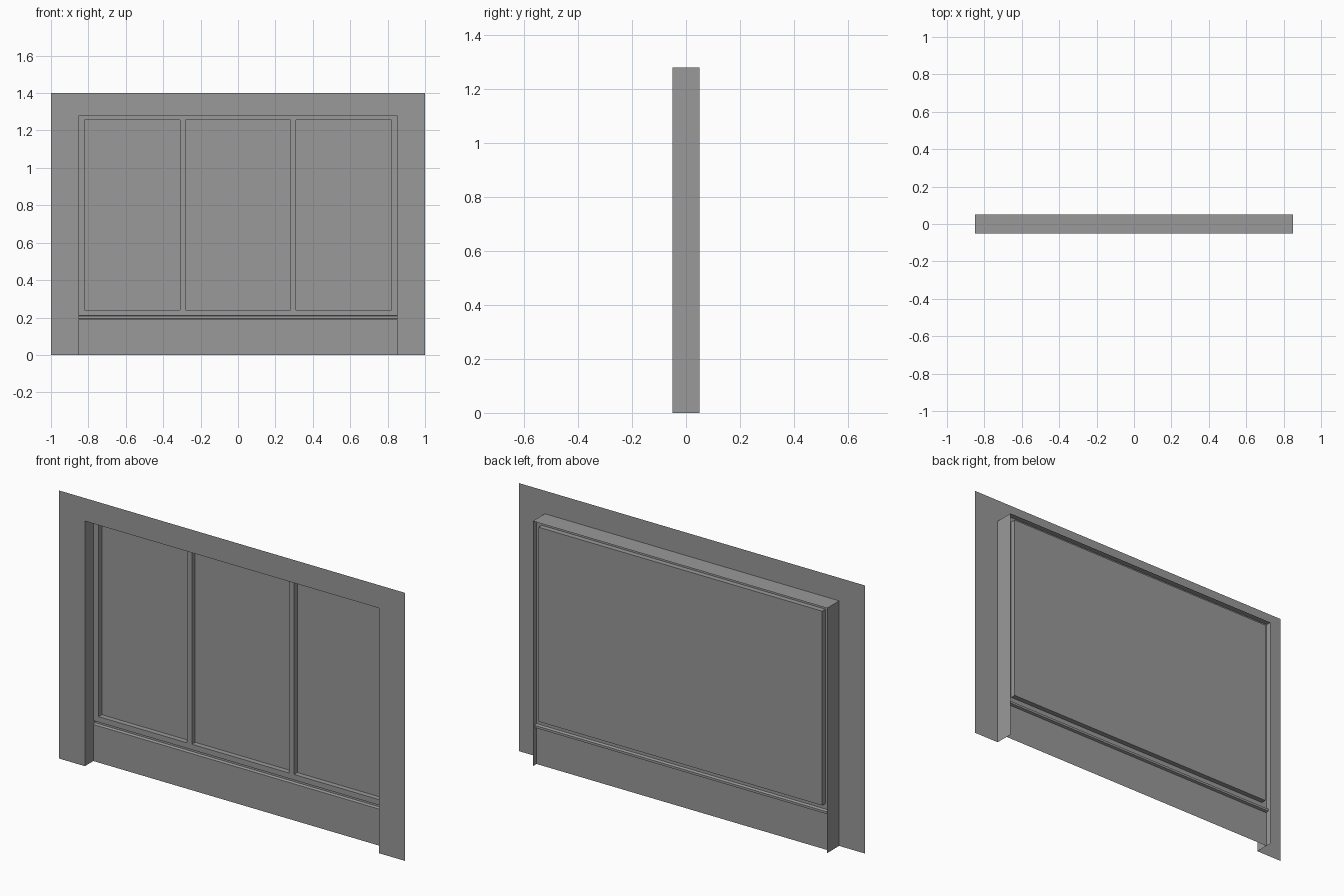
import bpy
import bmesh

if "Cube" in bpy.data.objects:
    bpy.data.objects.remove(bpy.data.objects["Cube"], do_unlink=True)

# Main planes, front to back
WALL_Y, PANEL_Y, GROOVE_Y, GLASS_Y, BACK_Y = -0.05, 0.02, 0.034, 0.047, 0.05
HALF, TOP = 0.85, 1.28            # opening
PANE_HALF, PANE_LOW, PANE_TOP = 0.82, 0.24, 1.255
SILL = 0.211

grey = bpy.data.materials.new("plain grey")
grey.use_nodes = True
colour = (0.32, 0.32, 0.32, 1)
grey.diffuse_color = colour
grey.node_tree.nodes["Principled BSDF"].inputs["Base Color"].default_value = colour


def finish(name, bm):
    mesh = bpy.data.meshes.new(name)
    bm.to_mesh(mesh)
    bm.free()
    mesh.materials.append(grey)
    obj = bpy.data.objects.new(name, mesh)
    bpy.context.collection.objects.link(obj)
    return obj


def polygon(name, outline, y):
    """Flat sheet facing the front, outline in (x, z)."""
    bm = bmesh.new()
    face = bm.faces.new([bm.verts.new((x, y, z)) for x, z in outline])
    face.normal_update()
    if face.normal.y > 0:
        face.normal_flip()
    return finish(name, bm)


def ribbon(name, points, sweep):
    """Open strip of faces: points swept along a vector."""
    bm = bmesh.new()
    near = [bm.verts.new(p) for p in points]
    far = [bm.verts.new([a + b for a, b in zip(p, sweep)]) for p in points]
    for i in range(len(points) - 1):
        bm.faces.new((near[i], near[i + 1], far[i + 1], far[i]))
    return finish(name, bm)


def rect(half, low, high):
    return [(-half, low), (half, low), (half, high), (-half, high)]


# Thin wall sheet around the opening
arch = [(-HALF, 0), (-HALF, TOP), (HALF, TOP), (HALF, 0)]
polygon("wall_front", [(1, 0), (1, 1.4), (-1, 1.4), (-1, 0)] + arch, WALL_Y)

# Lining of the opening, running back from the wall
ribbon("opening_lining", [(x, WALL_Y, z) for x, z in arch], (0, BACK_Y - WALL_Y, 0))

# Lower panel with a shallow groove along its top
profile = [(PANEL_Y, 0), (PANEL_Y, 0.191), (GROOVE_Y, 0.195),
           (GROOVE_Y, 0.207), (PANEL_Y, SILL)]
ribbon("lower_panel", [(-HALF, y, z) for y, z in profile], (2 * HALF, 0, 0))

# Window frame: border ring and the inner returns to the glass
outer = rect(HALF, SILL, TOP)
inner = rect(PANE_HALF, PANE_LOW, PANE_TOP)
bm = bmesh.new()
rings = [[bm.verts.new((x, y, z)) for x, z in loop]
         for loop, y in ((outer, PANEL_Y), (inner, PANEL_Y), (inner, GLASS_Y))]
for a, b in zip(rings, rings[1:]):
    for i in range(4):
        j = (i + 1) % 4
        bm.faces.new((a[i], a[j], b[j], b[i]))
finish("window_frame", bm)

# Single pane behind the mullions
polygon("window_pane", inner, GLASS_Y)

# Two mullions standing in front of the pane
for side, name in ((-1, "right_mullion"), (1, "left_mullion")):
    a, b = sorted((side * 0.28, side * 0.31))
    path = [(a, GLASS_Y, PANE_LOW), (a, PANEL_Y, PANE_LOW),
            (b, PANEL_Y, PANE_LOW), (b, GLASS_Y, PANE_LOW)]
    ribbon(name, path, (0, 0, PANE_TOP - PANE_LOW))
